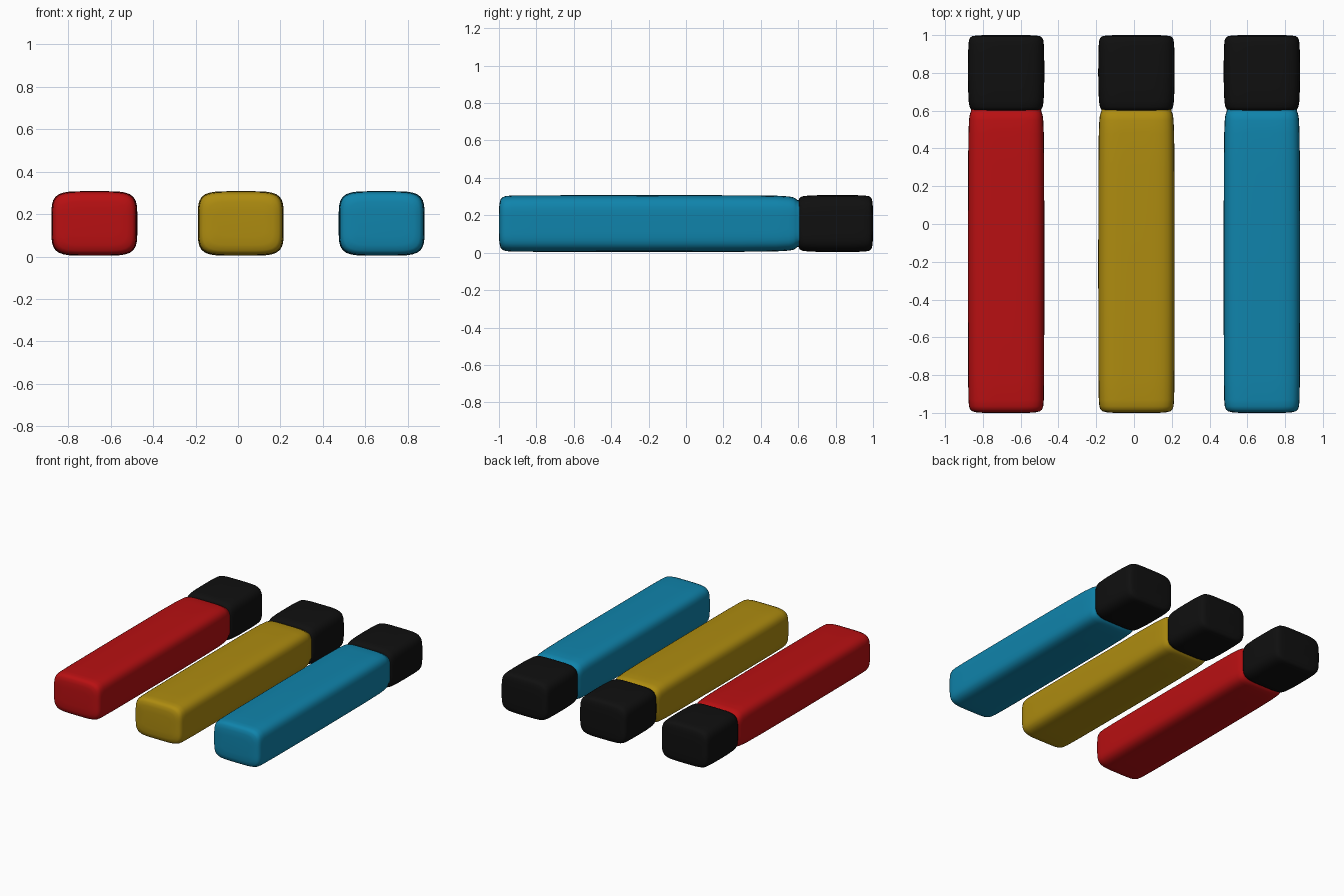
import bpy, bmesh, math

if "Cube" in bpy.data.objects:
    bpy.data.objects.remove(bpy.data.objects["Cube"])

CENTRE_Z, HALF_W, HALF_H = 0.156, 0.2025, 0.152
N = 64            # points around the soft rectangular section
POWER = 5.0       # squareness of the section


def material(name, rgb):
    m = bpy.data.materials.new(name)
    m.diffuse_color = (*rgb, 1)
    m.use_nodes = True
    m.node_tree.nodes["Principled BSDF"].inputs["Base Color"].default_value = m.diffuse_color
    return m


def section(inset_x, inset_z):
    """Superellipse outline, slightly bulging on all four sides."""
    pts = []
    for i in range(N):
        t = 2 * math.pi * (i + 0.5) / N
        c, s = math.cos(t), math.sin(t)
        r = (abs(c) ** POWER + abs(s) ** POWER) ** (-1 / POWER)
        pts.append((r * c * (HALF_W - inset_x), r * s * (HALF_H - inset_z)))
    return pts


def loft(name, x, rings, mat):
    """Skin a closed bar through (y, inset_x, inset_z) rings."""
    bm = bmesh.new()
    loops = []
    for y, ix, iz in rings:
        loops.append([bm.verts.new((x + px, y, CENTRE_Z + pz)) for px, pz in section(ix, iz)])
    for a, b in zip(loops, loops[1:]):
        for i in range(N):
            j = (i + 1) % N
            bm.faces.new((a[i], a[j], b[j], b[i]))
    bm.faces.new(loops[0])
    bm.faces.new(loops[-1])
    bmesh.ops.recalc_face_normals(bm, faces=bm.faces)
    for f in bm.faces:
        f.smooth = True
    me = bpy.data.meshes.new(name)
    bm.to_mesh(me)
    bm.free()
    me.materials.append(mat)
    ob = bpy.data.objects.new(name, me)
    bpy.context.collection.objects.link(ob)


# Body: rounded front end, long bar, narrow neck tucked into the cap
BODY = [(-1.0, 0.09, 0.09), (-0.998, 0.05, 0.05), (-0.992, 0.024, 0.024),
        (-0.982, 0.012, 0.012), (-0.965, 0.006, 0.005), (-0.93, 0.003, 0.002),
        (-0.8, 0.001, 0.001), (-0.2, 0, 0), (0.3, 0.001, 0.001),
        (0.48, 0.003, 0.003), (0.55, 0.006, 0.007), (0.575, 0.009, 0.012),
        (0.588, 0.013, 0.02), (0.595, 0.016, 0.027), (0.64, 0.02, 0.03)]

# Cap: short block with rounded ends
CAP = [(0.6, 0.06, 0.06), (0.601, 0.03, 0.03), (0.607, 0.016, 0.015),
       (0.62, 0.009, 0.007), (0.65, 0.004, 0.003), (0.72, 0.001, 0),
       (0.8, 0, 0), (0.9, 0.001, 0), (0.95, 0.003, 0.002), (0.975, 0.006, 0.005),
       (0.987, 0.012, 0.011), (0.994, 0.022, 0.022), (0.998, 0.045, 0.045),
       (1.0, 0.09, 0.09)]

black = material("black", (0.005, 0.005, 0.005))
for colour, x, rgb in (("red", -0.677, (0.48, 0.005, 0.006)),
                       ("yellow", 0.013, (0.42, 0.26, 0.005)),
                       ("blue", 0.677, (0.005, 0.23, 0.41))):
    loft(colour + "_body", x, BODY, material(colour, rgb))
    loft(colour + "_cap", x, CAP, black)
